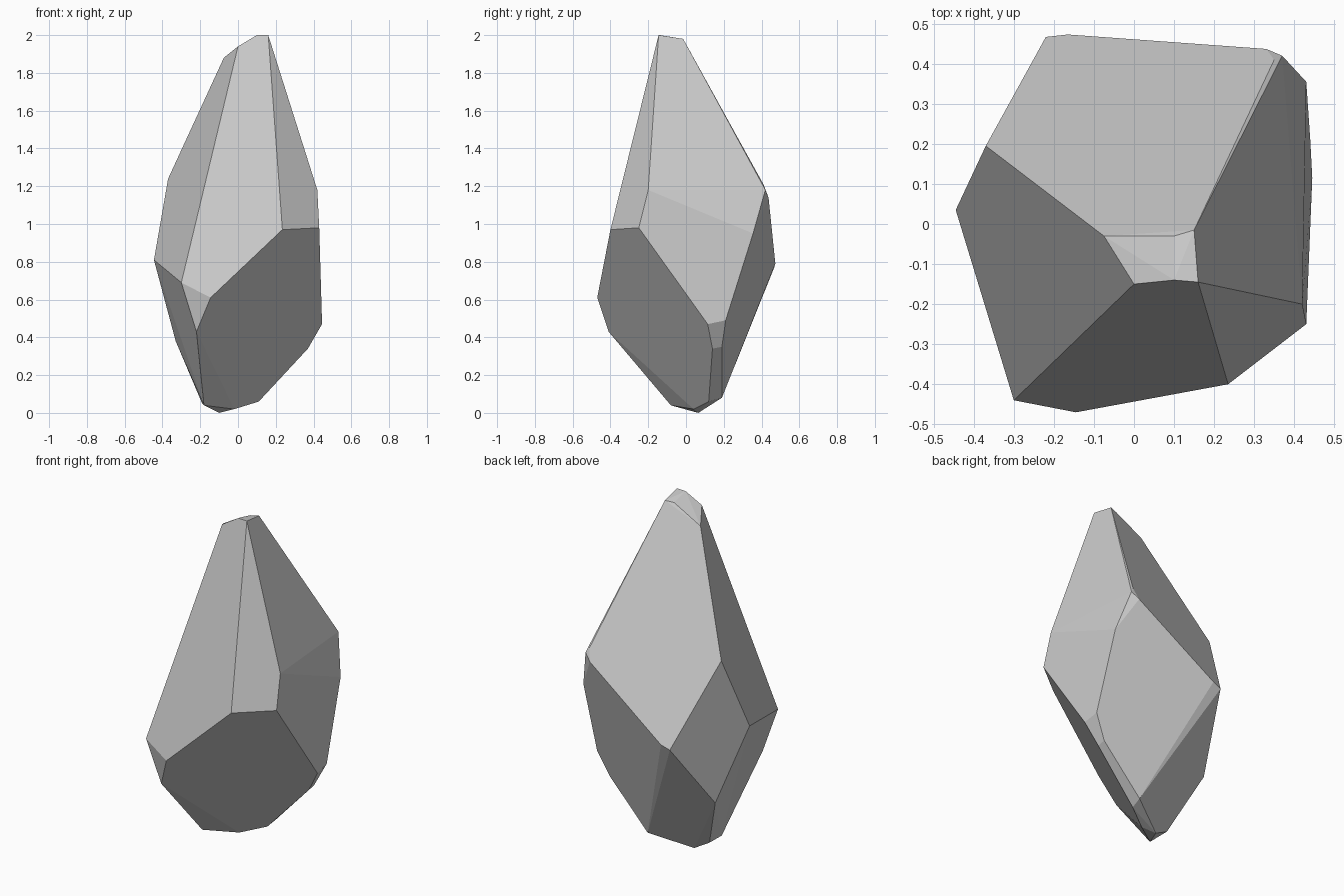
import bpy, bmesh, math

cube = bpy.data.objects.get("Cube")
if cube:
    bpy.data.objects.remove(cube, do_unlink=True)

# Stone colour
stone = bpy.data.materials.new("grey stone")
stone.use_nodes = True
grey = (0.6, 0.6, 0.6, 1)
stone.diffuse_color = grey
stone.node_tree.nodes["Principled BSDF"].inputs["Base Color"].default_value = grey

# Corners of the chiselled stone, ring by ring
tip = [(.16, -.145, 2), (.1, -.14, 2), (0, -.15, 1.94),
       (-.075, -.03, 1.88), (.1, -.03, 1.975), (.15, -.015, 1.98)]
shoulder = [(.42, -.2, 1.18), (.35, .41, 1.21), (.37, .42, 1.18),
            (.33, .437, 1.14), (-.37, .195, 1.24)]
waist = [(.235, -.4, .97), (.43, -.25, .98), (.43, .355, .95),
         (-.165, .473, .79), (-.22, .467, .77), (-.445, .035, .81),
         (-.3, -.44, .69), (-.03, -.45, .72), (-.145, -.47, .61)]
flank = [(.445, .115, .47), (.44, .21, .49), (.37, .14, .34),
         (.37, .19, .35), (-.33, .195, .38), (-.22, -.41, .43)]
foot = [(.11, .12, .06), (.12, .19, .08), (-.02, .04, .02),
        (-.1, .065, 0), (-.19, .05, .05), (-.18, -.08, .04)]

# Wrap the corners in flat facets
bm = bmesh.new()
for corner in tip + shoulder + waist + flank + foot:
    bm.verts.new(corner)
hull = bmesh.ops.convex_hull(bm, input=bm.verts[:])
loose = [v for v in bm.verts if not v.link_faces]
bmesh.ops.delete(bm, geom=loose, context='VERTS')
bmesh.ops.dissolve_limit(bm, angle_limit=math.radians(4),
                         verts=bm.verts[:], edges=bm.edges[:])
bmesh.ops.recalc_face_normals(bm, faces=bm.faces[:])

mesh = bpy.data.meshes.new("rock")
bm.to_mesh(mesh)
bm.free()
mesh.materials.append(stone)
rock = bpy.data.objects.new("rock", mesh)
bpy.context.collection.objects.link(rock)
